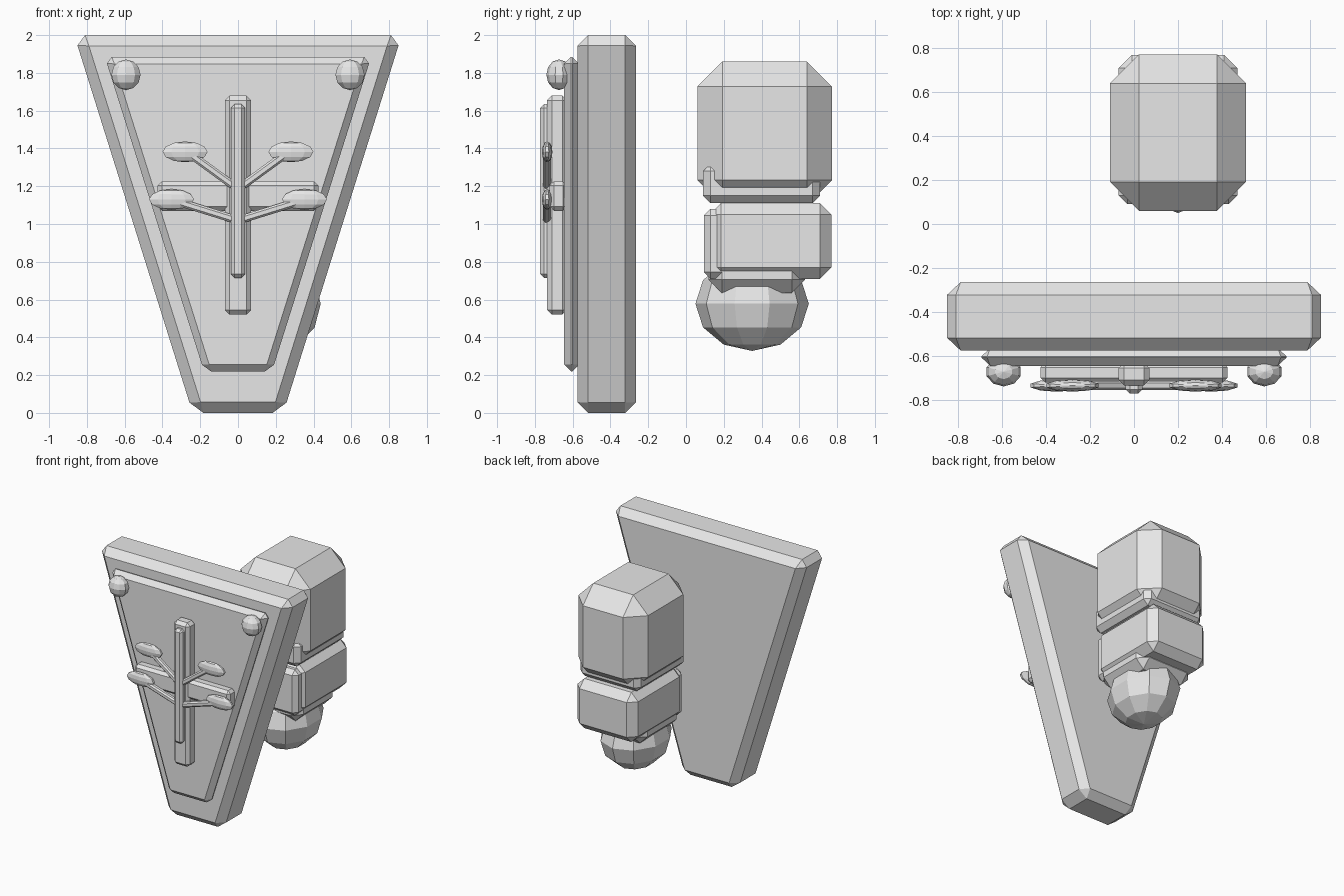
import bpy, bmesh, math
from mathutils import Matrix

start = bpy.data.objects.get("Cube")
if start:
    bpy.data.objects.remove(start, do_unlink=True)

grey = bpy.data.materials.new("plain_grey")
grey.use_nodes = True
grey.diffuse_color = (0.8, 0.8, 0.8, 1)
grey.node_tree.nodes["Principled BSDF"].inputs["Base Color"].default_value = (0.8, 0.8, 0.8, 1)


def finish(name, bm, bevel=0):
    bmesh.ops.recalc_face_normals(bm, faces=bm.faces)
    mesh = bpy.data.meshes.new(name)
    bm.to_mesh(mesh)
    bm.free()
    mesh.materials.append(grey)
    obj = bpy.data.objects.new(name, mesh)
    bpy.context.collection.objects.link(obj)
    if bevel:
        mod = obj.modifiers.new("chamfer", "BEVEL")
        mod.width = bevel
        mod.segments = 1
        mod.limit_method = "NONE"
    return obj


def box(name, xs, ys, zs, bevel):
    """Chamfered box given by its extents on each axis."""
    bm = bmesh.new()
    bmesh.ops.create_cube(bm, size=1)
    spans = (xs, ys, zs)
    bmesh.ops.scale(bm, vec=[b - a for a, b in spans], verts=bm.verts)
    bmesh.ops.translate(bm, vec=[(a + b) / 2 for a, b in spans], verts=bm.verts)
    return finish(name, bm, bevel)


def taper(name, top, bottom, ys, bevel):
    """Chamfered trapezoid plate; top and bottom are (half width, z)."""
    bm = bmesh.new()
    outline = [(-top[0], top[1]), top, bottom, (-bottom[0], bottom[1])]
    face = bm.faces.new([bm.verts.new((x, ys[0], z)) for x, z in outline])
    out = bmesh.ops.extrude_face_region(bm, geom=[face])["geom"]
    verts = [v for v in out if isinstance(v, bmesh.types.BMVert)]
    bmesh.ops.translate(bm, vec=(0, ys[1] - ys[0], 0), verts=verts)
    return finish(name, bm, bevel)


def ball(name, centre, radii):
    """Low-poly ellipsoid."""
    bm = bmesh.new()
    bmesh.ops.create_uvsphere(bm, u_segments=10, v_segments=6, radius=1)
    bmesh.ops.scale(bm, vec=radii, verts=bm.verts)
    bmesh.ops.translate(bm, vec=centre, verts=bm.verts)
    return finish(name, bm)


def branch(name, a, b, y, thick):
    """Slim chamfered bar between two (x, z) points."""
    dx, dz = b[0] - a[0], b[1] - a[1]
    bm = bmesh.new()
    bmesh.ops.create_cube(bm, size=1)
    bmesh.ops.scale(bm, vec=(math.hypot(dx, dz), thick, thick), verts=bm.verts)
    turn = Matrix.Rotation(-math.atan2(dz, dx), 4, "Y")
    move = Matrix.Translation(((a[0] + b[0]) / 2, y, (a[1] + b[1]) / 2))
    bmesh.ops.transform(bm, matrix=move @ turn, verts=bm.verts)
    return finish(name, bm, thick * 0.25)


# Shield and raised front panel
taper("shield_body", (0.867, 2.0), (0.24, 0.0), (-0.575, -0.265), 0.057)
taper("shield_panel", (0.705, 1.885), (0.18, 0.22), (-0.645, -0.565), 0.037)

# Cross and tree emblem
box("cross_upright", (-0.07, 0.07), (-0.735, -0.63), (0.52, 1.68), 0.025)
box("cross_bar", (-0.425, 0.425), (-0.722, -0.63), (1.07, 1.225), 0.022)
box("tree_trunk", (-0.038, 0.038), (-0.772, -0.70), (0.715, 1.635), 0.02)

# Branches, leaves and corner studs, mirrored
for side, s in (("left", 1), ("right", -1)):
    branch(f"upper_branch_{side}", (s * 0.02, 1.2), (s * 0.26, 1.375), -0.735, 0.042)
    branch(f"lower_branch_{side}", (s * 0.02, 1.025), (s * 0.31, 1.115), -0.735, 0.042)
    ball(f"upper_leaf_{side}", (s * 0.28, -0.735, 1.382), (0.125, 0.028, 0.055))
    ball(f"lower_leaf_{side}", (s * 0.352, -0.735, 1.13), (0.125, 0.028, 0.055))
    ball(f"corner_stud_{side}", (s * 0.593, -0.672, 1.79), (0.081, 0.067, 0.081))

# Fist and forearm behind the shield
box("upper_block", (-0.11, 0.51), (0.06, 0.772), (1.1, 1.86), 0.132)
box("collar", (-0.07, 0.47), (0.09, 0.71), (1.11, 1.32), 0.04)
box("lower_block", (-0.07, 0.47), (0.125, 0.77), (0.71, 1.11), 0.06)
box("front_plate", (-0.05, 0.45), (0.095, 0.25), (0.71, 1.08), 0.035)
box("lower_collar", (-0.05, 0.45), (0.12, 0.63), (0.635, 0.85), 0.07)
ball("round_base", (0.2, 0.35, 0.578), (0.25, 0.3, 0.25))
